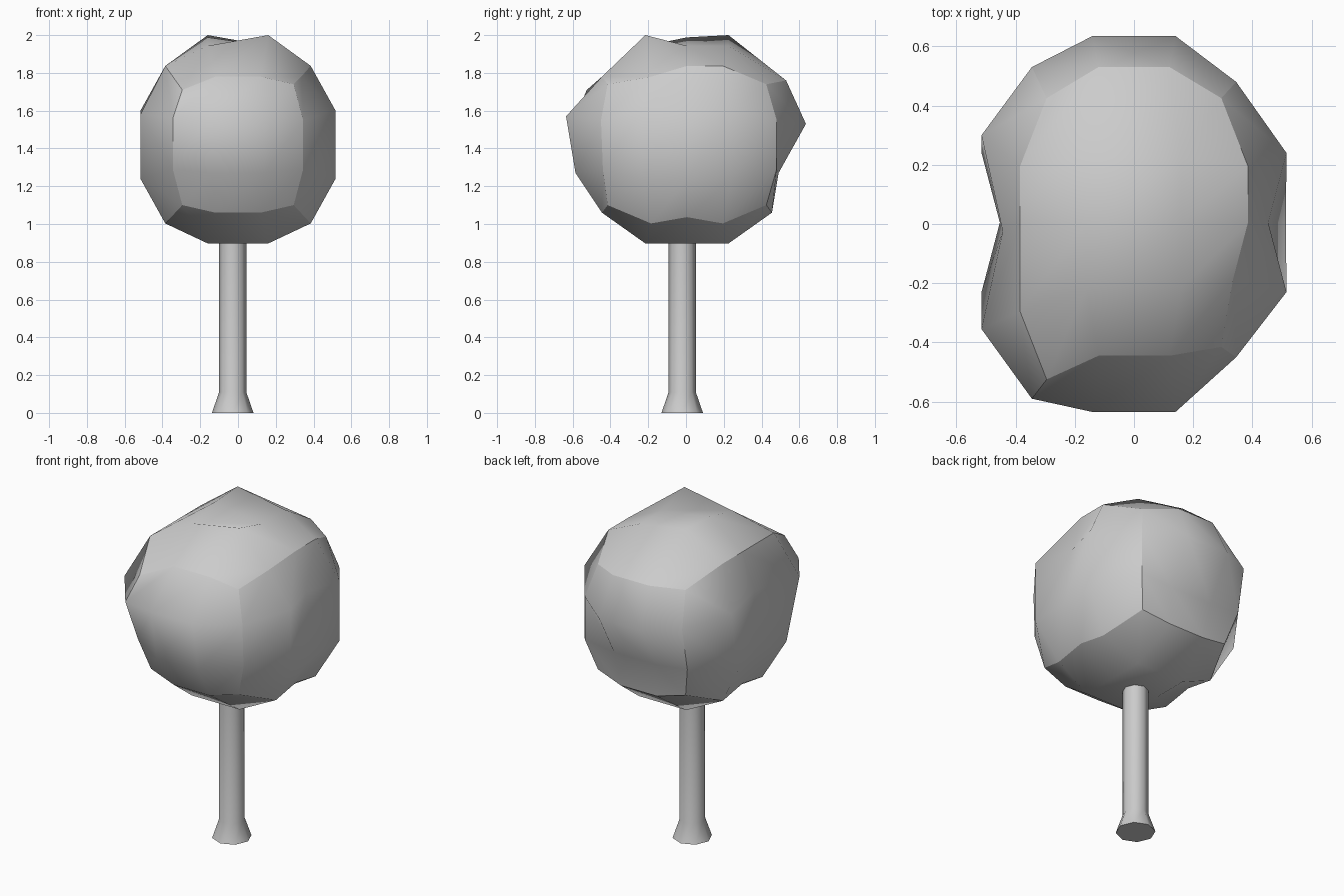
import bpy, bmesh
from mathutils import Vector

if "Cube" in bpy.data.objects:
    bpy.data.objects.remove(bpy.data.objects["Cube"])


def finish(bm, name, angle=None):
    bmesh.ops.recalc_face_normals(bm, faces=bm.faces)
    for f in bm.faces:
        f.smooth = True
    mesh = bpy.data.meshes.new(name)
    bm.to_mesh(mesh)
    bm.free()
    ob = bpy.data.objects.new(name, mesh)
    bpy.context.collection.objects.link(ob)
    if angle:
        bpy.ops.object.select_all(action='DESELECT')
        ob.select_set(True)
        bpy.context.view_layer.objects.active = ob
        bpy.ops.object.shade_smooth_by_angle(angle=angle)
    return ob


# trunk: octagonal post with a flared foot
bm = bmesh.new()
rings = []
for z, r in ((0, .110), (.11, .072), (1.0, .072)):
    ring = bmesh.ops.create_circle(bm, segments=8, radius=r)["verts"]
    bmesh.ops.translate(bm, verts=ring, vec=(-.028, -.02, z))
    rings.append(ring)
for a, b in zip(rings, rings[1:]):
    for n in range(8):
        m = (n + 1) % 8
        bm.faces.new((a[n], a[m], b[m], b[n]))
bm.faces.new(rings[0])
bm.faces.new(rings[-1])
finish(bm, "trunk", .9)

# crown: rounded 3 x 4 x 3 block, offsets from the centre by which block sides meet
SIZE = (3, 4, 3)
CENTRE = Vector((0, .005, 1.42))
SHAPE = {
    "x": (.515, .235, .183), "y": (.14, .62, .13), "z": (.16, .22, .523),
    "xy": (.345, .475, .13), "xz": (.385, .19, .417), "yz": (.12, .45, .36),
    "xyz": (.295, .42, .32),
}
# pushed and pulled points that make the crown uneven
BUMPS = {
    (2, 1, 3): (0, 0, .057), (1, 3, 3): (0, 0, .057), (1, 2, 3): (0, 0, .045),
    (0, 0, 3): (0, -.11, -.03), (0, 0, 2): (0, -.12, .01), (0, 1, 2): (0, -.125, -.02),
    (0, 1, 3): (0, -.11, 0), (3, 1, 3): (-.05, 0, -.057),
    (1, 0, 1): (0, .03, -.02), (2, 0, 1): (0, .03, -.02),
    (1, 0, 2): (0, -.02, .02), (2, 0, 2): (0, -.02, .02),
    (1, 4, 1): (0, -.135, -.02), (2, 4, 1): (0, -.135, -.02),
    (1, 4, 2): (0, .01, -.02), (2, 4, 2): (0, .01, -.02),
    (0, 3, 2): (0, .06, 0), (0, 4, 2): (0, .05, 0), (3, 0, 2): (0, .02, 0),
    (3, 0, 1): (0, .03, 0), (3, 2, 1): (.06, 0, 0), (0, 2, 2): (.01, -.03, 0),
    (1, 4, 3): (0, .075, -.02), (2, 4, 3): (0, .075, -.02),
}


def place(idx):
    sides = "".join(a for a, i, n in zip("xyz", idx, SIZE) if i in (0, n))
    off = Vector(SHAPE[sides])
    for a in range(3):
        d = 2 * idx[a] - SIZE[a]
        off[a] *= (d > 0) - (d < 0)
    if idx[1] == 2:                      # waist around the middle
        off.x *= .88 if sides == "x" else 1
        off.z *= .92 if sides == "xz" and idx[2] == 0 else 1
    return CENTRE + off + Vector(BUMPS.get(idx, (0, 0, 0)))


bm = bmesh.new()
verts = {}


def vert(idx):
    if idx not in verts:
        verts[idx] = bm.verts.new(place(idx))
    return verts[idx]


side_of = {}
for axis in range(3):
    u, v = [a for a in range(3) if a != axis]
    for level in (0, SIZE[axis]):
        for i in range(SIZE[u]):
            for j in range(SIZE[v]):
                quad = []
                for du, dv in ((0, 0), (1, 0), (1, 1), (0, 1)):
                    idx = [0, 0, 0]
                    idx[axis], idx[u], idx[v] = level, i + du, j + dv
                    quad.append(vert(tuple(idx)))
                side_of[bm.faces.new(quad)] = (axis, level)

# smooth within each block side, sharp where two sides meet
for e in bm.edges:
    e.smooth = len({side_of[f] for f in e.link_faces}) == 1
finish(bm, "crown")
